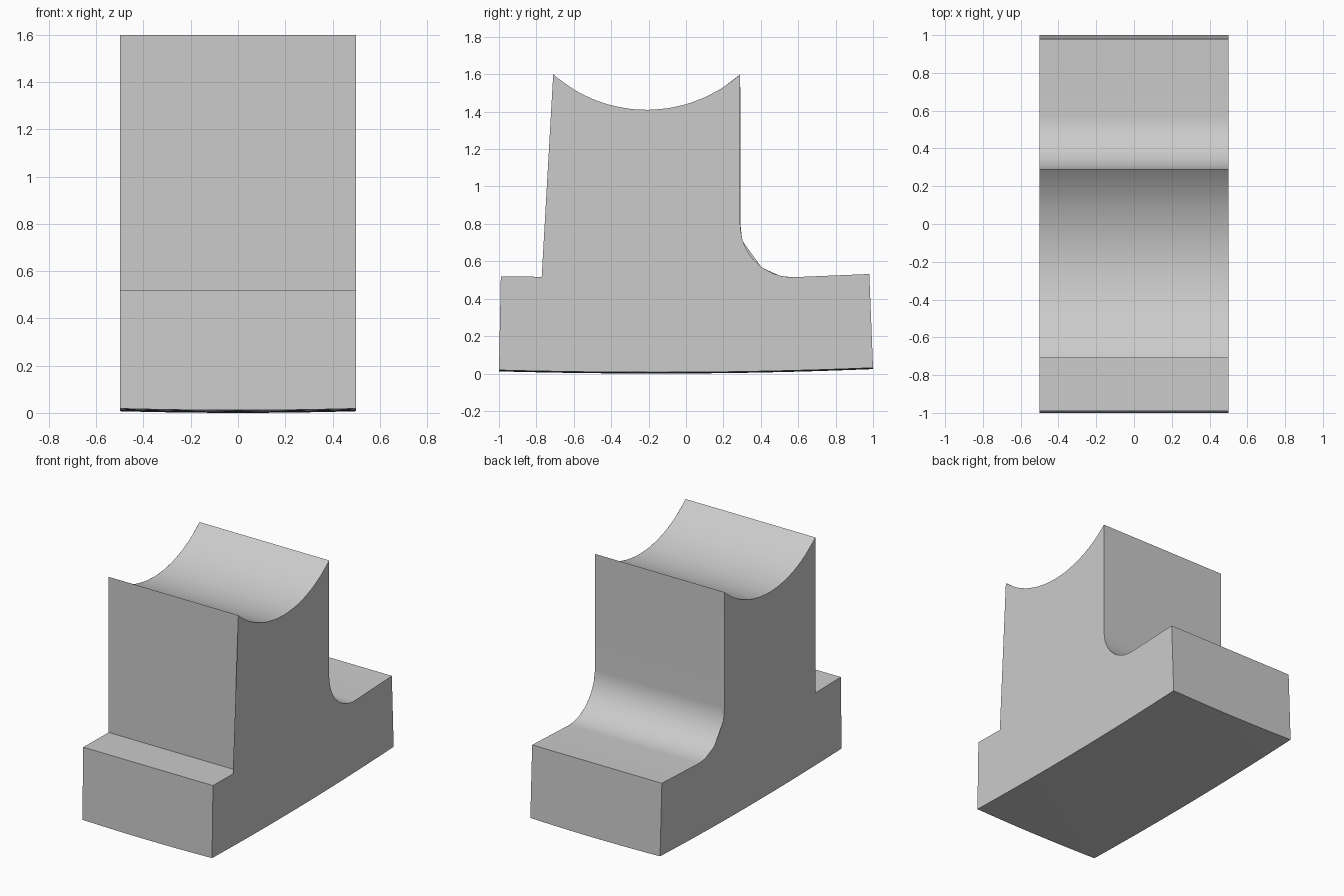
import bpy, bmesh, math

cube = bpy.data.objects.get("Cube")
if cube:
    bpy.data.objects.remove(cube, do_unlink=True)

HALF_WIDTH = 0.5
SLICES = 10


def arc(cy, cz, radius, start, end, steps):
    """Points (y, z) on a circle between two angles in degrees."""
    angles = [math.radians(start + (end - start) * i / steps) for i in range(steps + 1)]
    return [(cy + radius * math.cos(a), cz + radius * math.sin(a)) for a in angles]


def underside(x, y):
    """Gently bulged sole, lowest just in front of the middle."""
    rise = 0.016 if y < -0.15 else 0.018
    return 0.007 * (x / HALF_WIDTH) ** 2 + rise * (y + 0.15) ** 2


# Upper outline, front to back: ledge, column, cradle, fillet, rear ledge
half_angle = math.degrees(math.asin(0.5 / 0.753))
upper = [(-0.99, 0.52), (-0.71, 0.516)]
upper += arc(-0.21, 2.163, 0.753, 270 - half_angle, 270 + half_angle, 32)
upper += arc(0.57, 0.795, 0.28, 180, 270, 24)
upper += [(0.98, 0.532)]
SOLE_STEPS = 20
sole = [1 - 2 * i / SOLE_STEPS for i in range(SOLE_STEPS + 1)]

# Loft identical slices across the width
bm = bmesh.new()
rings = []
for i in range(SLICES + 1):
    x = HALF_WIDTH * (2 * i / SLICES - 1)
    section = upper + [(y, underside(x, y)) for y in sole]
    rings.append([bm.verts.new((x, y, z)) for y, z in section])
count = len(rings[0])
for a, b in zip(rings, rings[1:]):
    for j in range(count):
        k = (j + 1) % count
        bm.faces.new((a[j], a[k], b[k], b[j]))

# Flat end walls
caps = [bm.faces.new(rings[0]), bm.faces.new(rings[-1][::-1])]
bmesh.ops.triangulate(bm, faces=caps, ngon_method='EAR_CLIP')
bmesh.ops.recalc_face_normals(bm, faces=bm.faces[:])

mesh = bpy.data.meshes.new("cradle_block")
bm.to_mesh(mesh)
bm.free()
block = bpy.data.objects.new("cradle_block", mesh)
bpy.context.collection.objects.link(block)

# Plain grey finish
grey = bpy.data.materials.new("light_grey")
grey.use_nodes = True
colour = (0.6, 0.6, 0.6, 1)
grey.diffuse_color = colour
grey.node_tree.nodes["Principled BSDF"].inputs["Base Color"].default_value = colour
mesh.materials.append(grey)

# Smooth curves, crisp edges
bpy.ops.object.select_all(action='DESELECT')
block.select_set(True)
bpy.context.view_layer.objects.active = block
bpy.ops.object.shade_smooth_by_angle(angle=math.radians(25))
